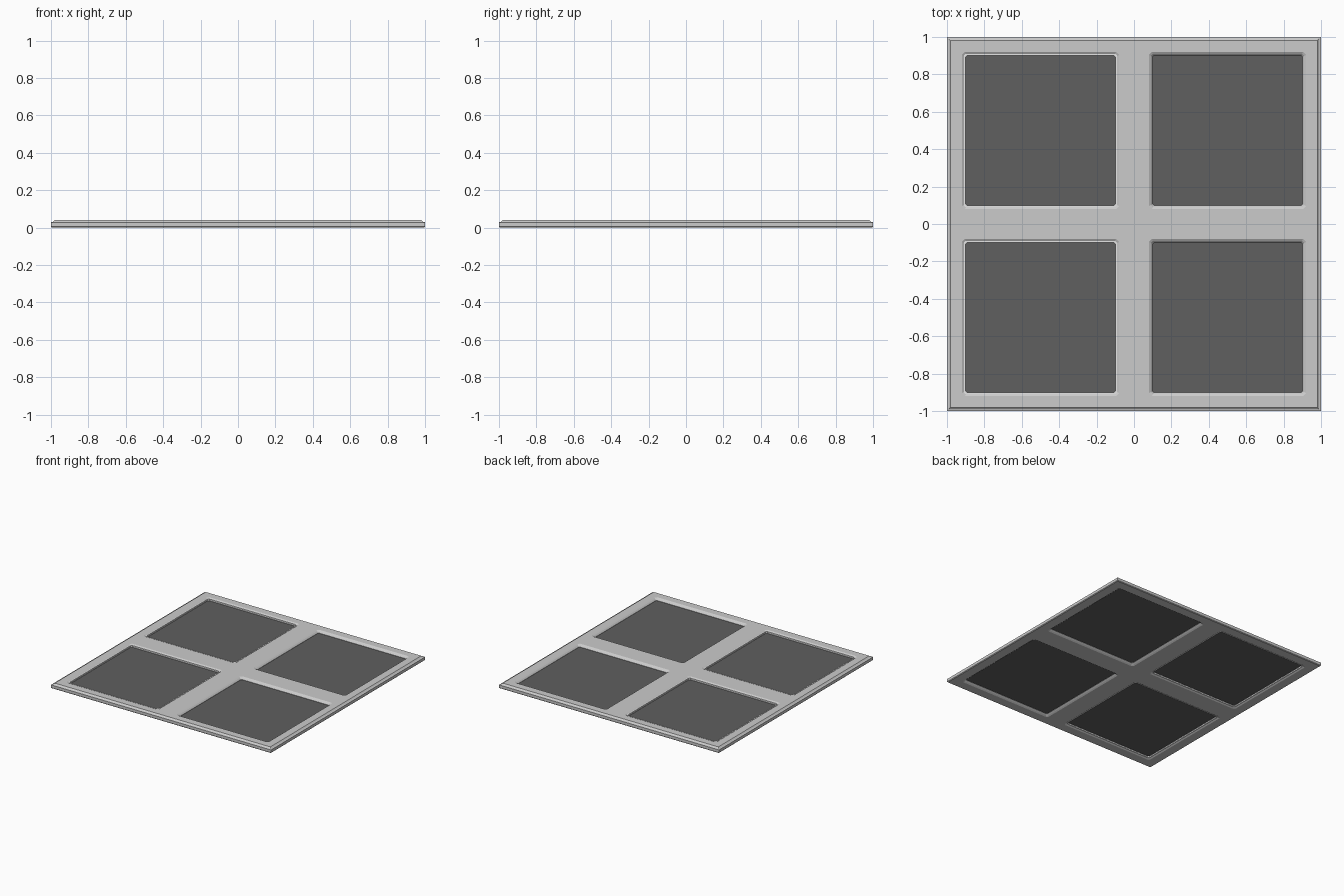
import bpy, bmesh

if "Cube" in bpy.data.objects:
    bpy.data.objects.remove(bpy.data.objects["Cube"])

def material(name, rgb):
    m = bpy.data.materials.new(name)
    m.diffuse_color = (*rgb, 1.0)
    m.use_nodes = True
    m.node_tree.nodes["Principled BSDF"].inputs["Base Color"].default_value = m.diffuse_color
    return m

GREY = material("light grey frame", (0.60, 0.60, 0.60))
DARK = material("dark grey pane", (0.115, 0.115, 0.115))
WHITE = material("white trim", (0.95, 0.95, 0.95))

def ring(bm, cx, cy, h, z, c=0.0):
    """Square loop with small cut corners."""
    pts = [(h, -h + c), (h, h - c), (h - c, h), (-h + c, h),
           (-h, h - c), (-h, -h + c), (-h + c, -h), (h - c, -h)]
    return [bm.verts.new((cx + x, cy + y, z)) for x, y in pts]

def skin(bm, rings, closed=False):
    pairs = list(zip(rings, rings[1:]))
    if closed:
        pairs.append((rings[-1], rings[0]))
    for a, b in pairs:
        for i in range(8):
            j = (i + 1) % 8
            bm.faces.new((a[i], a[j], b[j], b[i]))

def finish(bm, name, mat):
    bmesh.ops.remove_doubles(bm, verts=bm.verts, dist=1e-5)
    bmesh.ops.recalc_face_normals(bm, faces=bm.faces)
    me = bpy.data.meshes.new(name)
    bm.to_mesh(me)
    bm.free()
    me.materials.append(mat)
    ob = bpy.data.objects.new(name, me)
    bpy.context.collection.objects.link(ob)
    return ob

CELLS = [(x, y) for x in (-0.5, 0.5) for y in (-0.5, 0.5)]

# frame: four cells with moulded openings, plus a stepped outer edge
bm = bmesh.new()
for cx, cy in CELLS:
    profile = [(0.42, 0.04, 0.015), (0.41, 0.034, 0.012), (0.40, 0.024, 0.006),
               (0.40, 0.014, 0.006), (0.41, 0.006, 0.012), (0.42, 0.0, 0.015)]
    rings = [ring(bm, cx, cy, 0.5, 0.04)]
    rings += [ring(bm, cx, cy, h, z, c) for h, z, c in profile]
    rings.append(ring(bm, cx, cy, 0.5, 0.0))
    skin(bm, rings)
# pull the outer border of the top and bottom faces in to the edge moulding
for v in bm.verts:
    lim = 0.98 if v.co.z > 0.02 else 0.995
    v.co.x = max(-lim, min(lim, v.co.x))
    v.co.y = max(-lim, min(lim, v.co.y))
skin(bm, [ring(bm, 0, 0, h, z) for h, z in
          [(0.98, 0.04), (0.99, 0.031), (1.0, 0.028), (1.0, 0.005), (0.995, 0.0)]])
finish(bm, "window_frame", GREY)

# panes in all four openings, white trim around the left-hand pair
for n, (cx, cy) in enumerate(CELLS):
    bm = bmesh.new()
    lo, hi = ring(bm, cx, cy, 0.402, 0.016), ring(bm, cx, cy, 0.402, 0.022)
    skin(bm, [lo, hi])
    bm.faces.new(lo)
    bm.faces.new(hi)
    finish(bm, f"pane_{n + 1}", DARK)
    if cx < 0:
        bm = bmesh.new()
        skin(bm, [ring(bm, cx, cy, h, z, 0.01) for h, z in
                  [(0.410, 0.004), (0.410, 0.036), (0.401, 0.036), (0.401, 0.004)]], True)
        finish(bm, f"pane_trim_{n + 1}", WHITE)
